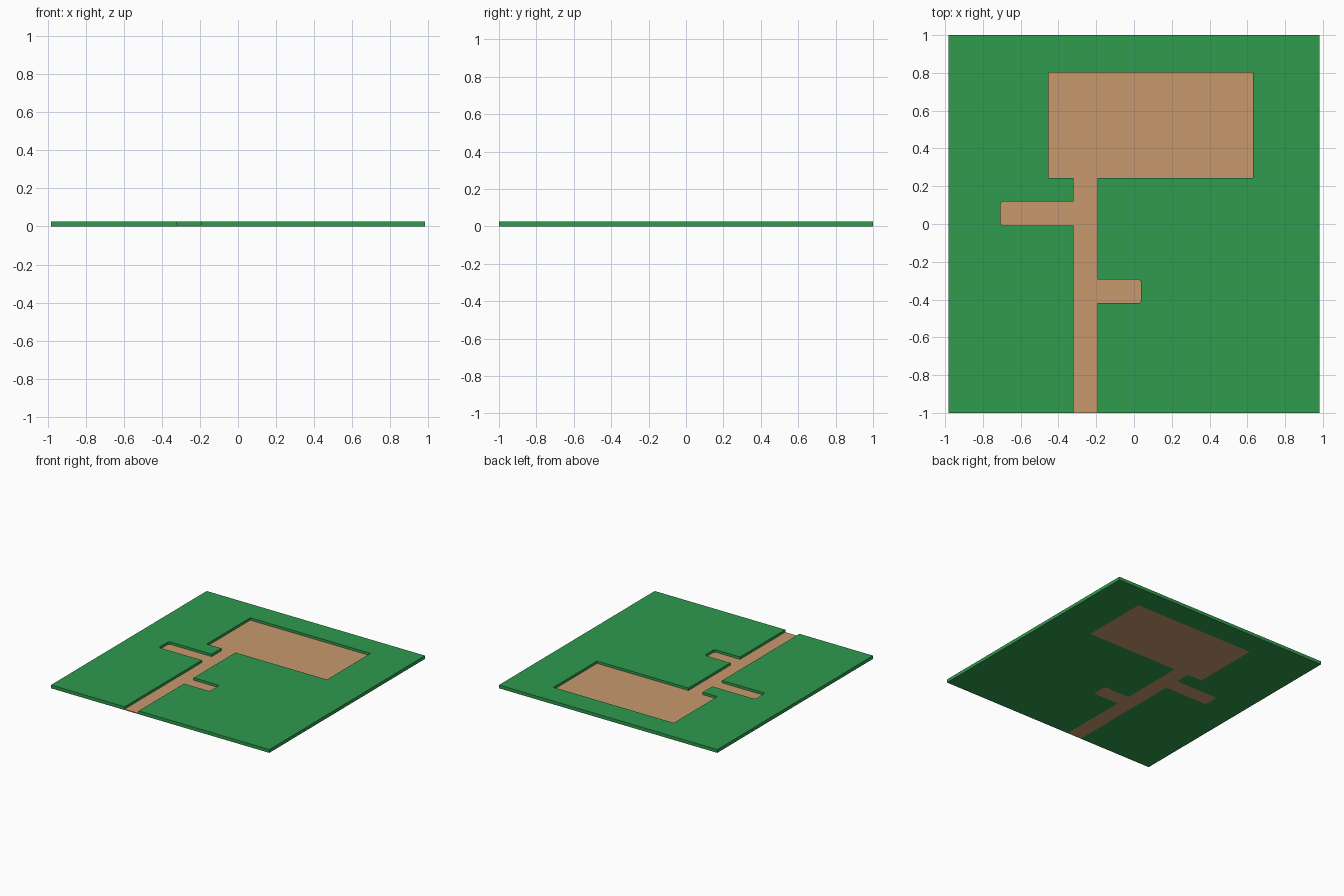
import bpy, bmesh

if "Cube" in bpy.data.objects:
    bpy.data.objects.remove(bpy.data.objects["Cube"])

HX, HY, TOP = 0.982, 1.0, 0.027   # board half sizes and thickness
FILM = 0.007                      # thickness of the copper in the recess
C = 0.012                         # small corner cuts on the stub ends


def material(name, rgb):
    m = bpy.data.materials.new(name)
    m.diffuse_color = (*rgb, 1)
    m.use_nodes = True
    m.node_tree.nodes["Principled BSDF"].inputs["Base Color"].default_value = m.diffuse_color
    return m


def slab(name, outline, height, mat):
    """Extrude a counter-clockwise outline from z = 0 up to height."""
    bm = bmesh.new()
    base = bm.faces.new([bm.verts.new((x, y, 0)) for x, y in outline])
    up = bmesh.ops.extrude_face_region(bm, geom=[base], use_keep_orig=True)
    for v in up["geom"]:
        if isinstance(v, bmesh.types.BMVert):
            v.co.z = height
    bmesh.ops.recalc_face_normals(bm, faces=bm.faces)
    bmesh.ops.triangulate(bm, faces=[f for f in bm.faces if len(f.verts) > 4])
    me = bpy.data.meshes.new(name)
    bm.to_mesh(me)
    bm.free()
    me.materials.append(mat)
    ob = bpy.data.objects.new(name, me)
    bpy.context.collection.objects.link(ob)
    return ob


green = material("board green", (0.028, 0.325, 0.076))
copper = material("copper tan", (0.58, 0.32, 0.157))

# Trace outline, counter-clockwise from the right side of the feed line
L, R = -0.32, -0.193
trace = [
    (R, -HY),
    # right stub
    (R, -0.419), (0.038 - C, -0.419), (0.038, -0.419 + C),
    (0.038, -0.294 - C), (0.038 - C, -0.294), (R, -0.294),
    # large patch
    (R, 0.243), (0.63, 0.243), (0.63, 0.803), (-0.452, 0.803), (-0.452, 0.243), (L, 0.243),
    # left stub
    (L, 0.119), (-0.706 + C, 0.119), (-0.706, 0.119 - C),
    (-0.706, -0.008 + C), (-0.706 + C, -0.008), (L, -0.008),
    (L, -HY),
]

# Board with the trace shape cut through it, open at the front edge
board = [(HX, -HY), (HX, HY), (-HX, HY), (-HX, -HY)] + trace[::-1]
slab("board", board, TOP, green)

# Thin copper film filling the bottom of the recess
slab("copper_trace", trace, FILM, copper)
